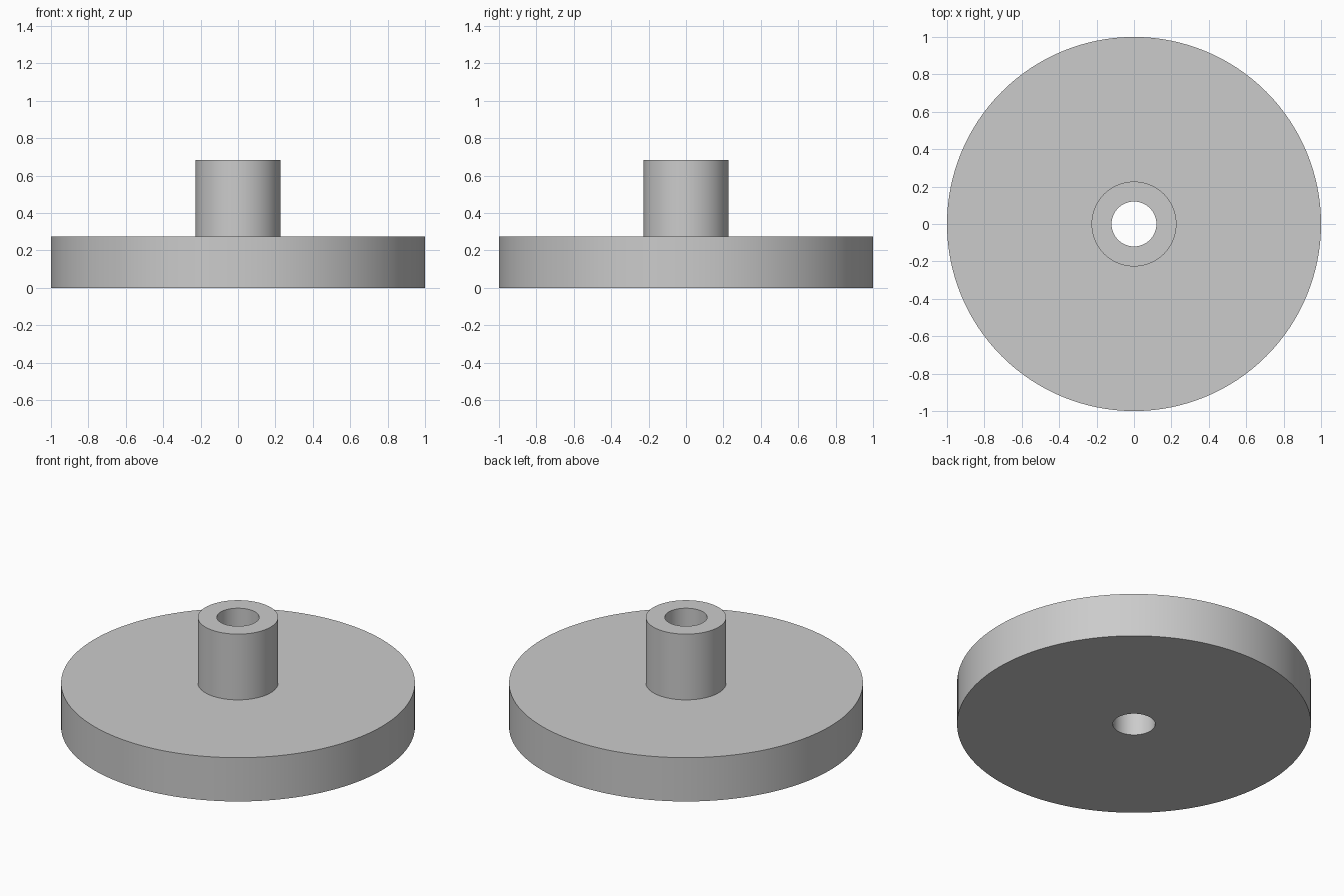
import bpy
import bmesh
from math import radians, tau
from mathutils import Matrix

cube = bpy.data.objects.get("Cube")
if cube:
    bpy.data.objects.remove(cube, do_unlink=True)

SEGMENTS = 128
DISC_RADIUS, DISC_TOP = 1.0, 0.273
HUB_RADIUS, HUB_TOP = 0.227, 0.683
BORE_RADIUS = 0.12

# Plain grey material
grey = bpy.data.materials.new("plain_grey")
grey.use_nodes = True
colour = (0.6, 0.6, 0.6, 1)
grey.diffuse_color = colour
for node in grey.node_tree.nodes:
    if node.type == 'BSDF_PRINCIPLED':
        node.inputs["Base Color"].default_value = colour

# Closed cross-section: disc, raised hub and through bore
profile = [
    (BORE_RADIUS, 0),
    (DISC_RADIUS, 0),
    (DISC_RADIUS, DISC_TOP),
    (HUB_RADIUS, DISC_TOP),
    (HUB_RADIUS, HUB_TOP),
    (BORE_RADIUS, HUB_TOP),
]

# Turn the cross-section around the z axis
bm = bmesh.new()
rings = []
for i in range(SEGMENTS):
    turn = Matrix.Rotation(tau * i / SEGMENTS, 3, 'Z')
    rings.append([bm.verts.new((r, 0, z)) for r, z in profile])
    bmesh.ops.rotate(bm, verts=rings[-1], cent=(0, 0, 0), matrix=turn)

count = len(profile)
for i, ring in enumerate(rings):
    following = rings[(i + 1) % SEGMENTS]
    for j in range(count):
        k = (j + 1) % count
        bm.faces.new((ring[j], following[j], following[k], ring[k]))
bmesh.ops.recalc_face_normals(bm, faces=bm.faces[:])

mesh = bpy.data.meshes.new("disc_with_hub")
bm.to_mesh(mesh)
bm.free()
mesh.materials.append(grey)

disc = bpy.data.objects.new("disc_with_hub", mesh)
bpy.context.collection.objects.link(disc)

# Smooth walls, sharp rims
bpy.ops.object.select_all(action='DESELECT')
disc.select_set(True)
bpy.context.view_layer.objects.active = disc
bpy.ops.object.shade_smooth_by_angle(angle=radians(30))
